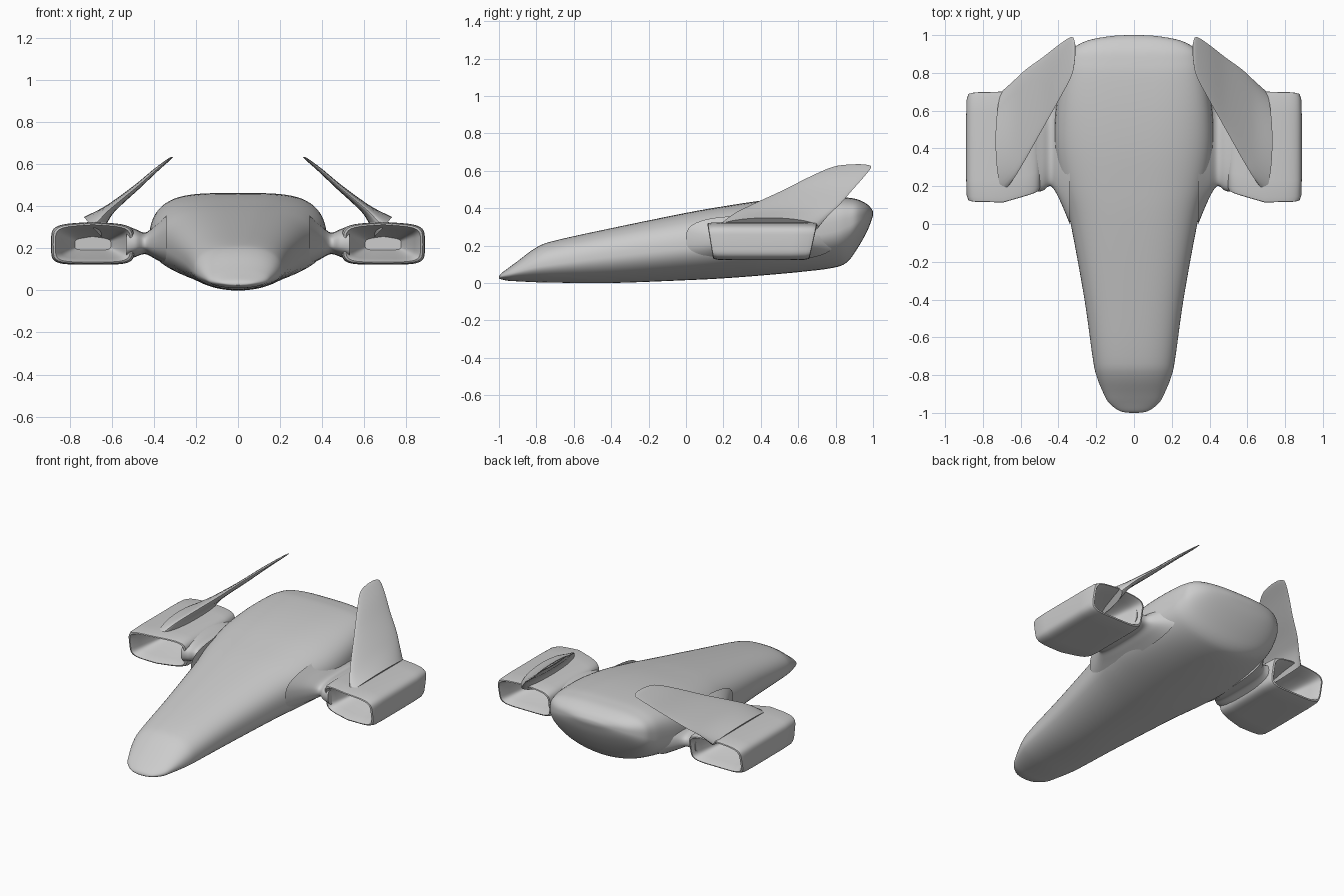
import bpy, bmesh, math

if "Cube" in bpy.data.objects:
    bpy.data.objects.remove(bpy.data.objects["Cube"])


def spow(v, e):
    return math.copysign(abs(v) ** e, v)


def smooth_rows(rows, steps):
    """Catmull-Rom interpolation through rows of numbers."""
    out = []
    for i in range(len(rows) - 1):
        p0, p1 = rows[max(i - 1, 0)], rows[i]
        p2, p3 = rows[i + 1], rows[min(i + 2, len(rows) - 1)]
        for s in range(steps):
            t = s / steps
            out.append([0.5 * (2 * b + (c - a) * t + (2 * a - 5 * b + 4 * c - d) * t * t
                               + (3 * b - a - 3 * c + d) * t ** 3)
                        for a, b, c, d in zip(p0, p1, p2, p3)])
    out.append(list(rows[-1]))
    return out


def loft(name, rings, mirror=False, angle=40):
    """Skin a list of closed rings, cap both ends, optionally mirror over x."""
    bm = bmesh.new()
    vs = [[bm.verts.new(p) for p in r] for r in rings]
    n = len(vs[0])
    for a, b in zip(vs, vs[1:]):
        for i in range(n):
            j = (i + 1) % n
            bm.faces.new((a[i], a[j], b[j], b[i]))
    bm.faces.new(vs[0])
    bm.faces.new(vs[-1])
    bmesh.ops.recalc_face_normals(bm, faces=bm.faces)
    me = bpy.data.meshes.new(name)
    bm.to_mesh(me)
    bm.free()
    ob = bpy.data.objects.new(name, me)
    bpy.context.collection.objects.link(ob)
    bpy.ops.object.select_all(action='DESELECT')
    ob.select_set(True)
    bpy.context.view_layer.objects.active = ob
    bpy.ops.object.shade_smooth_by_angle(angle=math.radians(angle))
    if mirror:
        m = ob.modifiers.new("mirror", 'MIRROR')
        m.use_mirror_merge = False
    return ob


def angles(n):
    return [2 * math.pi * i / n for i in range(n)]


# Hull: y, half width, bottom z, widest z, top z, squareness of the top half
hull = [
    (-1.0, .02, .026, .03, .034, 2), (-.99, .075, .02, .035, .05, 2),
    (-.95, .13, .012, .045, .08, 2.2), (-.9, .16, .009, .06, .117, 2.3),
    (-.8, .2, .004, .085, .19, 2.4), (-.7, .22, .002, .1, .227, 2.5),
    (-.4, .262, 0, .14, .293, 2.6), (0, .335, .015, .185, .375, 2.7),
    (.2, .385, .025, .205, .41, 2.8), (.4, .42, .04, .22, .44, 2.9),
    (.6, .415, .058, .24, .458, 3.2), (.78, .385, .08, .27, .463, 3.6),
    (.86, .365, .11, .3, .457, 3.6), (.92, .335, .19, .33, .446, 3.4),
    (.97, .25, .28, .355, .42, 3), (.995, .12, .345, .37, .392, 2.4),
    (1.0, .02, .365, .37, .375, 2)]
rings = []
for y, w, zb, zm, zt, n in smooth_rows(hull, 4):
    ring = []
    for a in angles(64):
        c, s = math.cos(a), math.sin(a)
        if s >= 0:
            ring.append((w * spow(c, 2 / n), y, zm + (zt - zm) * spow(s, 2 / n)))
        else:
            ring.append((w * c, y, zm + (zm - zb) * s))
    rings.append(ring)
loft("hull", rings)

# Engine pods: rounded boxes with a recessed intake and exhaust (inset, fraction of length)
half = [(.085, .42), (.06, .3), (.035, .12), (.022, .03), (.014, .0), (.006, .006), (0, .05), (-.002, .2)]
path = half + [(d, 1 - t) for d, t in reversed(half)]
rings = []
for d, t in path:
    ring = []
    for a in angles(56):
        c, s = spow(math.cos(a), .4), spow(math.sin(a), .4)
        x = .69 + (.196 - 1.3 * d) * c
        z = .218 + (.094 - d * .8) * s + .012 * (1 - abs(c)) * (s > 0)
        low = (.31 - z) / .18
        inner = max(0, .69 - x) / .18
        y0 = .115 + .03 * low + .05 * inner
        y1 = .70 - .04 * low
        ring.append((x, y0 + t * (y1 - y0), z))
    rings.append(ring)
loft("engine_pod", rings, mirror=True)

# Tail fins leaning inward: x, z, leading y, trailing y, thickness
fin = [(.311, .634, .89, .95, .003), (.328, .622, .79, .99, .012),
       (.39, .572, .67, .955, .02), (.48, .492, .51, .885, .028),
       (.57, .418, .35, .82, .04), (.63, .366, .25, .765, .062),
       (.69, .3, .17, .71, .13)]
rings = []
for x, z, y0, y1, th in smooth_rows(fin, 5):
    ring = []
    for a in angles(32):
        k = th / 2 * spow(math.sin(a), 1.1)
        ring.append((x + .66 * k, (y0 + y1) / 2 + (y1 - y0) / 2 * math.cos(a), z + .75 * k))
    rings.append(ring)
loft("tail_fin", rings, mirror=True)

# Pylons waisted between hull and pod: x, front y, rear y, bottom z, top z
pylon = [(.34, .0, .8, .12, .36), (.395, .13, .72, .15, .31), (.44, .2, .66, .172, .275),
         (.485, .175, .65, .16, .29), (.53, .17, .66, .14, .308), (.6, .18, .66, .135, .31)]
rings = []
for x, y0, y1, zb, zt in smooth_rows(pylon[:5], 5):
    rings.append([(x, (y0 + y1) / 2 + (y1 - y0) / 2 * spow(math.cos(a), .7),
                   (zb + zt) / 2 + (zt - zb) / 2 * spow(math.sin(a), .7)) for a in angles(40)])
loft("pylon", rings, mirror=True)
